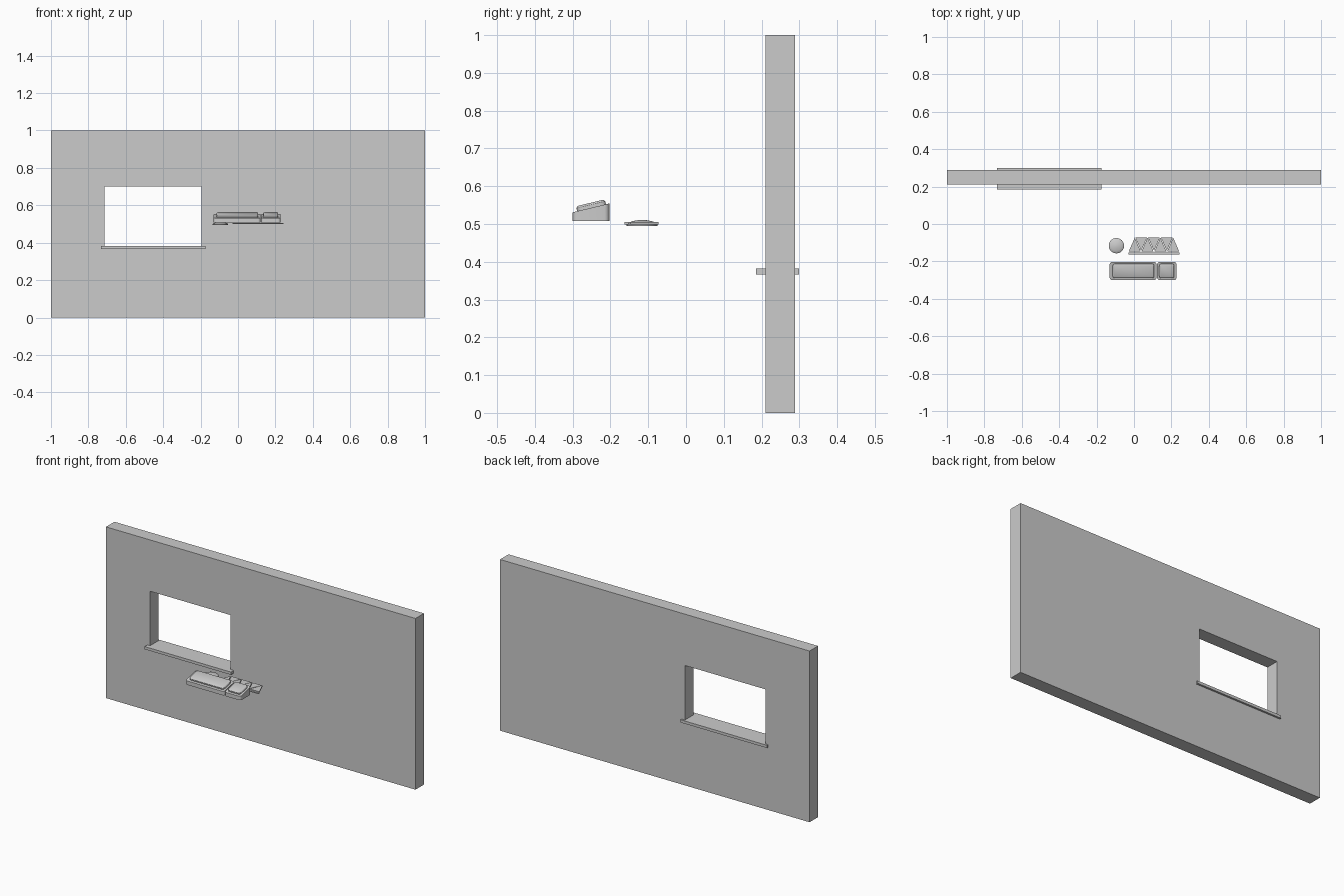
import bpy, bmesh
from math import cos, sin, pi, radians

if "Cube" in bpy.data.objects:
    bpy.data.objects.remove(bpy.data.objects["Cube"])


def finish(bm, name, smooth=False):
    bmesh.ops.recalc_face_normals(bm, faces=bm.faces)
    me = bpy.data.meshes.new(name)
    bm.to_mesh(me)
    bm.free()
    ob = bpy.data.objects.new(name, me)
    bpy.context.collection.objects.link(ob)
    if smooth:
        bpy.context.view_layer.objects.active = ob
        ob.select_set(True)
        bpy.ops.object.shade_smooth_by_angle(angle=radians(30))
        ob.select_set(False)
    return ob


def loft(name, rings, smooth=False):
    bm = bmesh.new()
    loops = [[bm.verts.new(p) for p in r] for r in rings]
    n = len(loops[0])
    for a, b in zip(loops, loops[1:]):
        for i in range(n):
            j = (i + 1) % n
            bm.faces.new((a[i], a[j], b[j], b[i]))
    bm.faces.new(loops[0][::-1])
    bm.faces.new(loops[-1])
    return finish(bm, name, smooth)


def prism(name, pts, z0, z1):
    return loft(name, [[(x, y, z) for x, y in pts] for z in (z0, z1)])


def box(name, x0, x1, y0, y1, z0, z1):
    return prism(name, [(x0, y0), (x1, y0), (x1, y1), (x0, y1)], z0, z1)


def rounded(x0, x1, y0, y1, r, seg=5):
    corners = [(x1 - r, y1 - r), (x0 + r, y1 - r), (x0 + r, y0 + r), (x1 - r, y0 + r)]
    return [(cx + r * cos(pi / 2 * (k + i / seg)), cy + r * sin(pi / 2 * (k + i / seg)))
            for k, (cx, cy) in enumerate(corners) for i in range(seg + 1)]


# Wall with a window opening
def rect(x0, x1, z0, z1):
    return [(x0, z0), (x1, z0), (x1, z1), (x0, z1)]

bm = bmesh.new()
outer, inner = ([bm.verts.new((x, 0.21, z)) for x, z in r]
                for r in (rect(-1, 1, 0, 1), rect(-0.715, -0.195, 0.37, 0.70)))
faces = [bm.faces.new((outer[i], outer[(i + 1) % 4], inner[(i + 1) % 4], inner[i]))
         for i in range(4)]
ext = bmesh.ops.extrude_face_region(bm, geom=faces, use_keep_orig=True)
bmesh.ops.translate(bm, vec=(0, 0.078, 0),
                    verts=[g for g in ext["geom"] if isinstance(g, bmesh.types.BMVert)])
finish(bm, "wall")

# Window sill
box("window_sill", -0.733, -0.175, 0.185, 0.299, 0.366, 0.382)


# Sloping bases, each carrying a raised pad
def slope(y):
    return 0.531 + 0.24 * (y + 0.30)


def wedge(name, x0, x1, px0, px1):
    base = rounded(x0, x1, -0.30, -0.203, 0.013)
    loft(name + "_base", [[(x, y, 0.508) for x, y in base],
                          [(x, y, slope(y)) for x, y in base]], True)
    rings = []
    for inset, h in ((0, -0.004), (0, 0.008), (0.002, 0.011), (0.006, 0.013)):
        pts = rounded(px0 + inset, px1 - inset, -0.288 + inset, -0.212 - inset, 0.012 - inset)
        rings.append([(x, y - 0.24 * h, slope(y) + h) for x, y in pts])
    loft(name + "_pad", rings, True)


wedge("long", -0.13, 0.120, -0.114, 0.108)
wedge("short", 0.124, 0.227, 0.135, 0.215)

# Low domed disc
rings = [[(-0.094 + r * cos(2 * pi * i / 32), -0.116 + r * sin(2 * pi * i / 32), z)
          for i in range(32)]
         for r, z in ((0.041, 0.495), (0.041, 0.5), (0.036, 0.504), (0.027, 0.507),
                      (0.016, 0.5095), (0.005, 0.511))]
loft("domed_disc", rings, True)

# Truss strip: alternating triangles above a thin bar
half, low, high = 0.032, -0.147, -0.073
for i in range(4):
    c = 0.004 + i * 0.0685
    prism(f"triangle_up_{i}", [(c - half, low), (c + half, low), (c, high)], 0.499, 0.505)
    if i < 3:
        c += 0.0343
        prism(f"triangle_down_{i}", [(c - half + 0.001, high), (c, low + 0.004),
                                     (c + half - 0.001, high)], 0.499, 0.505)
box("truss_bar", -0.03, 0.244, -0.163, -0.152, 0.499, 0.505)
